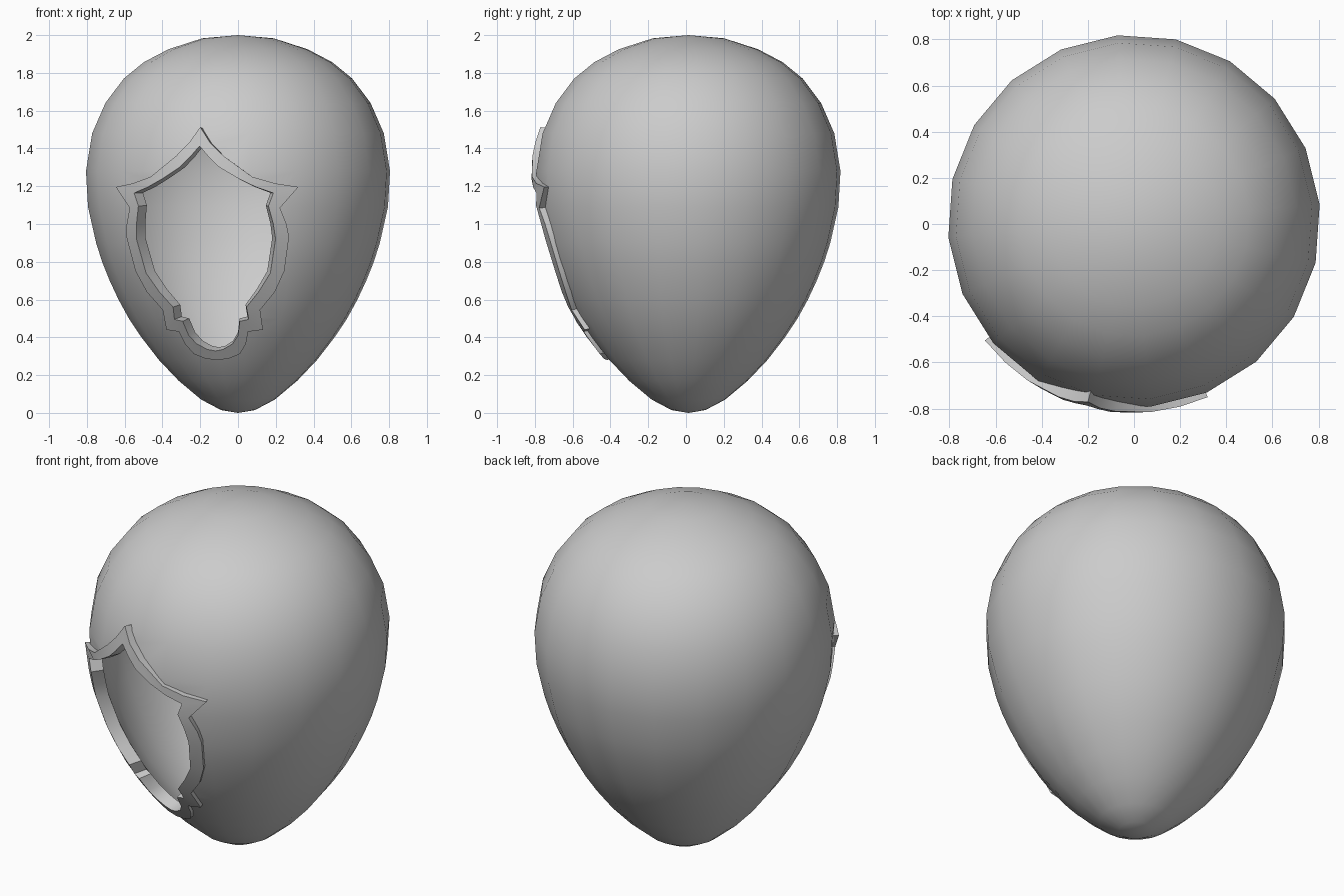
import bpy
import bmesh
from math import sin, cos, radians

if "Cube" in bpy.data.objects:
    bpy.data.objects.remove(bpy.data.objects["Cube"])

SIDES = 20
CENTRE_Y = 0.013
AXIS = -14.3        # direction the opening faces, in degrees from the front
FRAME_DEPTH = 0.07

# Egg outline: radius, height
PROFILE = [(0, 0), (.09, .015), (.195, .07), (.315, .17), (.42, .28), (.513, .4),
           (.58, .5), (.635, .6), (.682, .7), (.722, .8), (.754, .9), (.797, 1.09),
           (.808, 1.28), (.775, 1.48), (.705, 1.64), (.607, 1.77), (.5, 1.857),
           (.37, 1.925), (.19, 1.983), (0, 2)]

# Half of the shield outlines: degrees from the axis, height
OUTER = [(0, 1.513), (4, 1.43), (9, 1.36), (19.5, 1.25), (28, 1.215), (37, 1.196),
         (30, 1.085), (33, 1.0), (34.4, .93), (34, .75), (31, .64), (25, .545),
         (27.8, .44), (19.8, .43), (19, .365), (15.5, .312), (8, .287), (0, .28)]
INNER = [(0, 1.413), (3.5, 1.355), (7.5, 1.3), (14.5, 1.24), (21, 1.195), (27.4, 1.164),
         (25.6, 1.095), (27.8, 1.0), (29, .92), (28, .74), (23.5, .64), (18.3, .56),
         (19.7, .495), (15.2, .485), (14.3, .41), (11, .365), (5, .336), (0, .328)]

grey = bpy.data.materials.new("plain grey")
grey.use_nodes = True
grey.diffuse_color = (.6, .6, .6, 1)
grey.node_tree.nodes["Principled BSDF"].inputs["Base Color"].default_value = (.6, .6, .6, 1)


def radius(z):
    for (r0, z0), (r1, z1) in zip(PROFILE, PROFILE[1:]):
        if z <= z1:
            return r0 + (r1 - r0) * (z - z0) / (z1 - z0)
    return 0


def place(angle, z, depth):
    """Point on the frame's front face, moved outwards with a slight tilt."""
    slope = (radius(z + .06) - radius(z - .06)) / .12
    proud = .025 + .09 * max(0, z - 1.25)
    r = radius(z) + proud + depth
    a = radians(AXIS + angle)
    return r * sin(a), CENTRE_Y - r * cos(a), z - .35 * depth * slope


def mirrored(half):
    return half + [(-a, z) for a, z in half[-2:0:-1]]


def finish(bm, name):
    bmesh.ops.recalc_face_normals(bm, faces=bm.faces)
    mesh = bpy.data.meshes.new(name)
    bm.to_mesh(mesh)
    bm.free()
    mesh.materials.append(grey)
    obj = bpy.data.objects.new(name, mesh)
    bpy.context.collection.objects.link(obj)
    return obj


def add_loop(bm, outline, depth):
    return [bm.verts.new(place(a, z, depth)) for a, z in mirrored(outline)]


def bridge(bm, one, two):
    n = len(one)
    for i in range(n):
        j = (i + 1) % n
        bm.faces.new((one[i], one[j], two[j], two[i]))


def select_only(obj):
    bpy.ops.object.select_all(action='DESELECT')
    obj.select_set(True)
    bpy.context.view_layer.objects.active = obj


# Hollow egg shell
bm = bmesh.new()
rings = []
for r, z in PROFILE[1:-1]:
    turn = [radians(5 + 360 * i / SIDES) for i in range(SIDES)]
    rings.append([bm.verts.new((r * cos(t), CENTRE_Y + r * sin(t), z)) for t in turn])
for low, high in zip(rings, rings[1:]):
    bridge(bm, low, high)
for ring, (r, z) in ((rings[0], PROFILE[0]), (rings[-1], PROFILE[-1])):
    pole = bm.verts.new((0, CENTRE_Y, z))
    for i in range(SIDES):
        bm.faces.new((ring[i], ring[(i + 1) % SIDES], pole))
shell = finish(bm, "egg_shell")
solid = shell.modifiers.new("thickness", 'SOLIDIFY')
solid.thickness = .035
solid.offset = -1

# Shield-shaped cutter, its edge hidden inside the frame
middle = [(a + (b - a) * .3, z + (w - z) * .3) for (a, z), (b, w) in zip(INNER, OUTER)]
bm = bmesh.new()
front = add_loop(bm, middle, .35)
back = add_loop(bm, middle, -.2)
bridge(bm, front, back)
for cap in (front, back):
    # Strips across the symmetric outline close the ends
    for i in range(len(cap) // 2):
        strip = [cap[i], cap[i + 1], cap[-i - 1], cap[-i]]
        bm.faces.new(list(dict.fromkeys(strip)))
cutter = finish(bm, "opening_cutter")
cutter.hide_render = True

cut = shell.modifiers.new("opening", 'BOOLEAN')
cut.operation = 'DIFFERENCE'
cut.solver = 'EXACT'
cut.object = cutter
select_only(shell)
for name in ("thickness", "opening"):
    bpy.ops.object.modifier_apply(modifier=name)
bpy.data.objects.remove(cutter)

# Raised shield frame around the opening
bm = bmesh.new()
loops = [add_loop(bm, OUTER, 0), add_loop(bm, INNER, 0),
         add_loop(bm, INNER, -FRAME_DEPTH), add_loop(bm, OUTER, -FRAME_DEPTH)]
for i in range(4):
    bridge(bm, loops[i], loops[(i + 1) % 4])
frame = finish(bm, "shield_frame")

for obj in (shell, frame):
    select_only(obj)
    bpy.ops.object.shade_smooth_by_angle(angle=radians(30))
